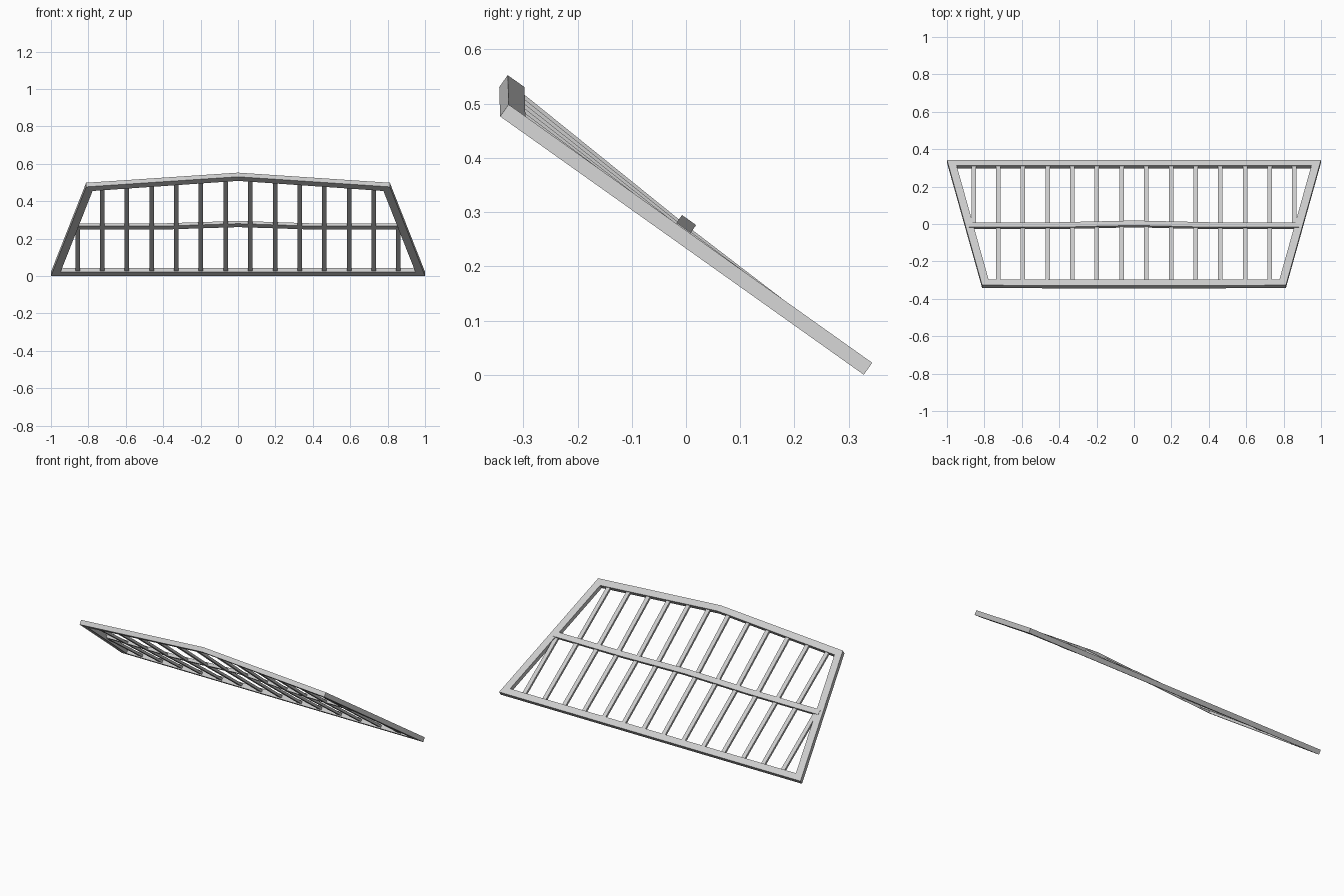
import bpy, bmesh
from mathutils import Vector

if "Cube" in bpy.data.objects:
    bpy.data.objects.remove(bpy.data.objects["Cube"])

# Slanted panel frame: s runs up the slope, n is out of the upper face
UP = Vector((0, -0.815, 0.579))
OUT = Vector((0, 0.579, 0.815))
BASE = Vector((0, 0.3435, 0.022))
L, W, T = 0.823, 0.038, 0.027
HALF_BOTTOM, HALF_TOP, SIDE_W = 1.0, 0.812, 0.043


def edge(s):
    return HALF_BOTTOM + (HALF_TOP - HALF_BOTTOM) * s / L


def pt(x, s, n=0.0, lift=0.0):
    return Vector((x, 0, 0)) + BASE + UP * s + OUT * n + Vector((0, -0.03 * lift, lift))


def top_lift(x):
    return 0.054 * (1 - min(abs(x) / HALF_TOP, 1))


def mid_rise(x):
    return 0.002 + 0.017 * max(0, 1 - abs(x) / 0.42)


def loft(name, sections):
    """Closed beam through a list of four-corner sections."""
    bm = bmesh.new()
    rings = [[bm.verts.new(p) for p in sec] for sec in sections]
    for a, b in zip(rings, rings[1:]):
        for i in range(4):
            j = (i + 1) % 4
            bm.faces.new((a[i], a[j], b[j], b[i]))
    bm.faces.new(rings[0])
    bm.faces.new(rings[-1])
    bmesh.ops.recalc_face_normals(bm, faces=bm.faces)
    me = bpy.data.meshes.new(name)
    bm.to_mesh(me)
    bm.free()
    ob = bpy.data.objects.new(name, me)
    bpy.context.collection.objects.link(ob)


def rect(outer, inner, lift=0.0, thick=T):
    """Section between an outer and an inner (x, s) corner."""
    return [pt(*outer, 0, lift), pt(*inner, 0, lift),
            pt(*inner, -thick, lift), pt(*outer, -thick, lift)]


# Bottom and top rails with mitred ends; the top one is peaked
inner_b, inner_t = edge(W) - SIDE_W, edge(L - W) - SIDE_W
loft("bottom_rail", [rect((k * HALF_BOTTOM, 0), (k * inner_b, W)) for k in (-1, 1)])
loft("top_rail", [rect((k * HALF_TOP, L), (k * inner_t, L - W), top_lift(k * HALF_TOP))
                  for k in (-1, 0, 1)])

# Side rails
for k, side in ((-1, "left"), (1, "right")):
    loft(side + "_rail", [rect((k * HALF_BOTTOM, 0), (k * inner_b, W)),
                          rect((k * HALF_TOP, L), (k * inner_t, L - W))])

# Middle rail, bowed outward at its centre
MID, MW, MT = 0.428, 0.032, 0.018
end = edge(MID) - 0.02
secs = []
for x in (-end, -0.42, 0, 0.42, end):
    r = mid_rise(x)
    secs.append([pt(x, MID + a * MW / 2, r + b) for a, b in ((1, 0), (-1, 0), (-1, -MT), (1, -MT))])
loft("middle_rail", secs)

# Slats follow bottom, middle and top rails; the end pair stop at the middle
BW, BT, INSET = 0.024, 0.014, 0.0065
for i in range(14):
    x = (i - 6.5) * 0.132
    stations = [(W / 2, 0, 0), (MID, mid_rise(x) * 0.9, 0), (L - W / 2, 0, top_lift(x))]
    if i in (0, 13):
        stations.pop()
    loft("slat_%02d" % (i + 1),
         [[pt(x + a * BW / 2, s, n - b, lift) for a, b in
           ((-1, INSET), (1, INSET), (1, INSET + BT), (-1, INSET + BT))]
          for s, n, lift in stations])
